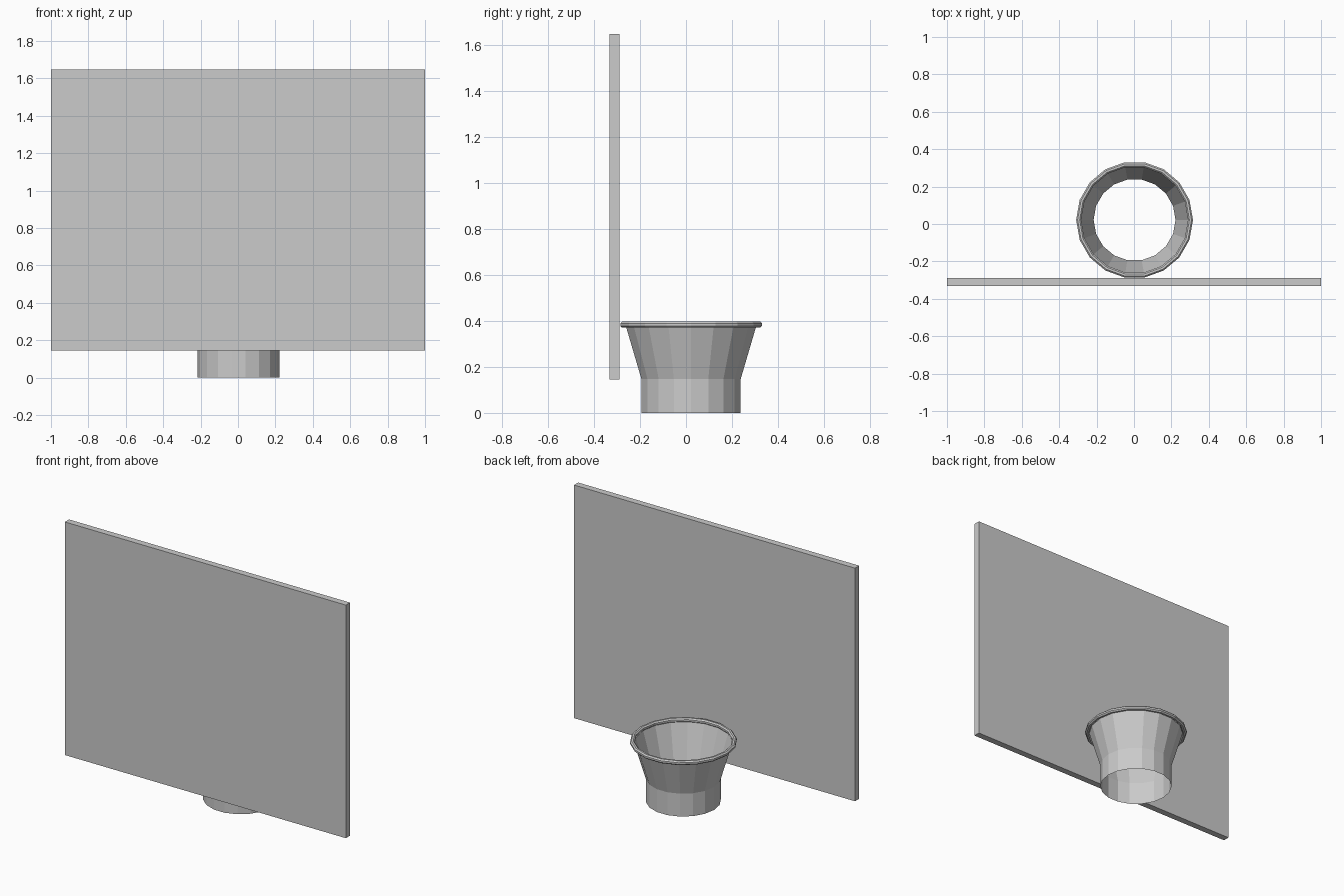
import bpy, bmesh, math

if "Cube" in bpy.data.objects:
    bpy.data.objects.remove(bpy.data.objects["Cube"])

SIDES = 18
CX, CY = 0.003, 0.022


def finish(name, bm):
    mesh = bpy.data.meshes.new(name)
    bm.to_mesh(mesh)
    bm.free()
    obj = bpy.data.objects.new(name, mesh)
    bpy.context.collection.objects.link(obj)
    return obj


def lathe(name, profile, closed=False):
    """Spin an (r, z) profile about the hoop axis."""
    bm = bmesh.new()
    rings = []
    for r, z in profile:
        rings.append([bm.verts.new((CX + r * math.cos(2 * math.pi * i / SIDES),
                                    CY + r * math.sin(2 * math.pi * i / SIDES), z))
                      for i in range(SIDES)])
    pairs = list(zip(rings, rings[1:]))
    if closed:
        pairs.append((rings[-1], rings[0]))
    for a, b in pairs:
        for i in range(SIDES):
            j = (i + 1) % SIDES
            bm.faces.new((a[i], a[j], b[j], b[i]))
    return finish(name, bm)


# Backboard panel
bm = bmesh.new()
bmesh.ops.create_cube(bm, size=1)
bmesh.ops.scale(bm, vec=(2, 0.042, 1.5), verts=bm.verts)
bmesh.ops.translate(bm, vec=(0, -0.311, 0.896), verts=bm.verts)
finish("backboard", bm)

# Open net: straight tube below, flared cone above
lathe("net", [(0.219, 0), (0.219, 0.147), (0.287, 0.375)])

# Hoop rim: thick ring with an eight-sided section
R, T = 0.299, 0.0145
lathe("rim", [(R + T * math.cos(a), 0.384 + T * math.sin(a))
              for a in (math.pi / 8 + k * math.pi / 4 for k in range(8))], closed=True)
